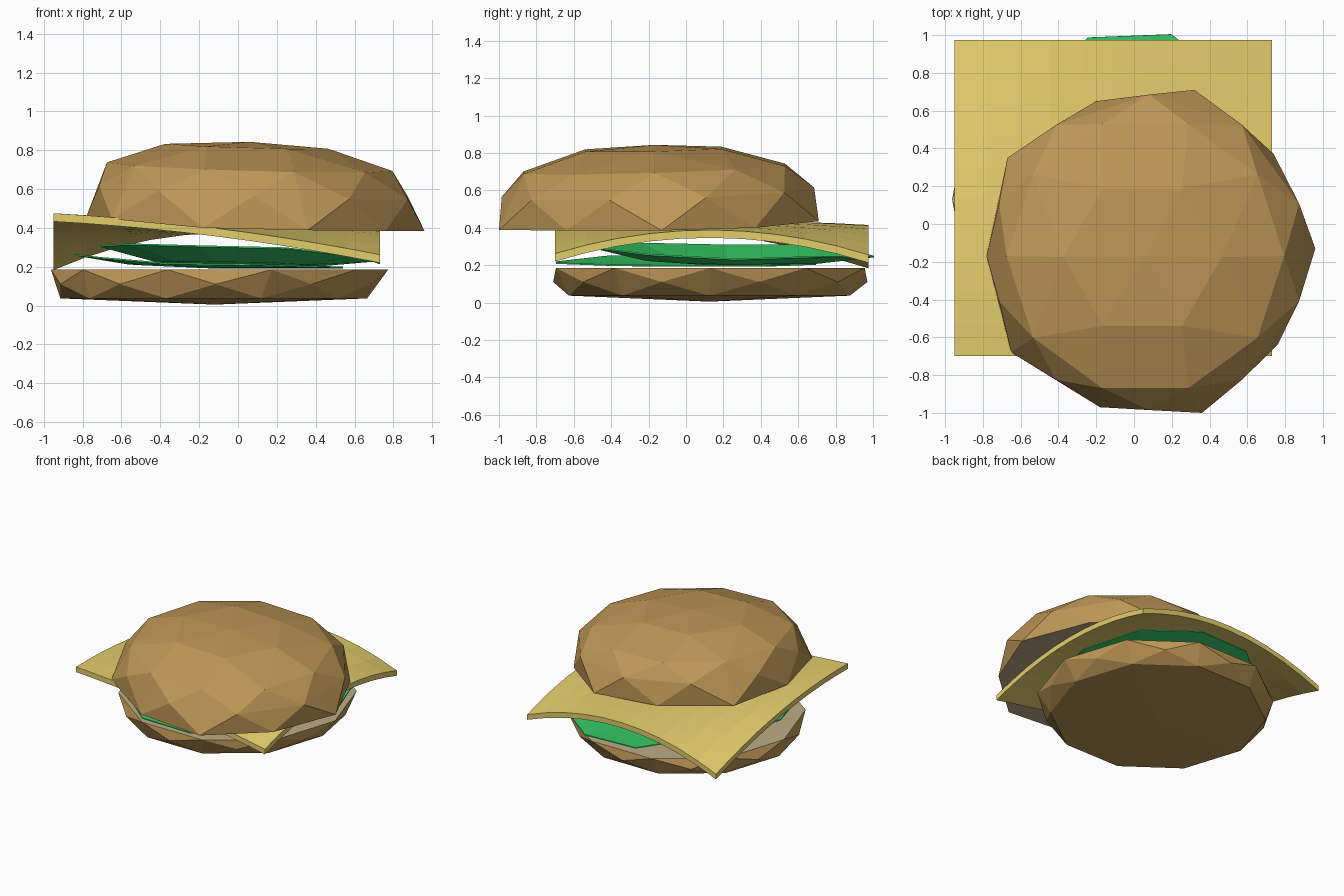
import bpy, bmesh, math
from mathutils import Vector

if "Cube" in bpy.data.objects:
    bpy.data.objects.remove(bpy.data.objects["Cube"])


def make_mat(name, rgb):
    m = bpy.data.materials.new(name)
    m.diffuse_color = (*rgb, 1)
    m.use_nodes = True
    m.node_tree.nodes["Principled BSDF"].inputs["Base Color"].default_value = m.diffuse_color
    return m


crust = make_mat("golden crust", (0.515, 0.31, 0.095))
crumb = make_mat("beige crumb", (0.51, 0.41, 0.24))
yellow = make_mat("cheese yellow", (0.77, 0.61, 0.15))
green = make_mat("lettuce green", (0.042, 0.67, 0.15))


def finish(name, bm, mats):
    mesh = bpy.data.meshes.new(name)
    bm.to_mesh(mesh)
    bm.free()
    for m in mats:
        mesh.materials.append(m)
    ob = bpy.data.objects.new(name, mesh)
    bpy.context.collection.objects.link(ob)
    return ob


def ring(cx, cy, r, z, n=10, turn=0, tx=0, ty=0):
    """Regular ring of points, optionally tilted by slopes tx, ty."""
    pts = []
    for k in range(n):
        a = math.radians(turn) + 2 * math.pi * k / n
        dx, dy = r * math.cos(a), r * math.sin(a)
        pts.append((cx + dx, cy + dy, z + tx * dx + ty * dy))
    return pts


def bun(name, cut_ring, others):
    """Faceted bun: hull of the cut ring and the other points, crumb on the cut side."""
    bm = bmesh.new()
    cut = {tuple(round(c, 3) for c in p) for p in cut_ring}
    for p in cut_ring + others:
        bm.verts.new(p)
    res = bmesh.ops.convex_hull(bm, input=bm.verts[:])
    loose = [v for v in bm.verts if not v.link_faces]
    bmesh.ops.delete(bm, geom=loose, context="VERTS")
    bmesh.ops.recalc_face_normals(bm, faces=bm.faces[:])
    bm.normal_update()
    for f in bm.faces:
        on_cut = all(tuple(round(c, 3) for c in v.co) in cut for v in f.verts)
        f.material_index = 1 if on_cut else 0
    bmesh.ops.dissolve_limit(bm, angle_limit=0.005, verts=bm.verts[:],
                             edges=bm.edges[:], delimit={"MATERIAL"})
    return finish(name, bm, [crust, crumb])


# Lower bun half
bun("bottom_bun", ring(-0.095, 0.13, 0.868, 0.185),
    ring(-0.115, 0.13, 0.84, 0.11, turn=18) + ring(-0.125, 0.125, 0.79, 0.037)
    + [(-0.12, 0.125, 0.005)])

# Upper bun half, lopsided, with a raised left edge
brim = [(0.96, -0.13, 0.385), (0.76, -0.64, 0.385), (0.36, -1.0, 0.388), (-0.18, -0.97, 0.40),
        (-0.65, -0.68, 0.445), (-0.78, -0.17, 0.46), (-0.67, 0.35, 0.46), (-0.2, 0.65, 0.45),
        (0.32, 0.71, 0.435), (0.74, 0.37, 0.40)]
bun("top_bun", brim,
    ring(0.08, -0.15, 0.835, 0.59, turn=18, tx=-0.045, ty=0.03)
    + ring(0.06, -0.17, 0.735, 0.715, tx=-0.03, ty=0.03)
    + ring(0.045, -0.175, 0.42, 0.82, n=6, tx=-0.03, ty=0.02)
    + [(0.06, -0.17, 0.843)])

# Draped cheese slice: quadratic blend of three by three heights
HEIGHTS = [(0.475, 0.398, 0.262), (0.42, 0.435, 0.388), (0.225, 0.415, 0.255)]


def blend(t, a, b, c):
    return a * (1 - t) * (1 - 2 * t) + 4 * b * t * (1 - t) + c * t * (2 * t - 1)


bm = bmesh.new()
N = 10
grid = []
for j in range(N + 1):
    row = []
    for i in range(N + 1):
        u, v = i / N, j / N
        z = blend(v, *[blend(u, *h) for h in HEIGHTS])
        row.append(bm.verts.new((-0.95 + 1.68 * u, -0.70 + 1.675 * v, z)))
    grid.append(row)
for j in range(N):
    for i in range(N):
        bm.faces.new((grid[j][i], grid[j][i + 1], grid[j + 1][i + 1], grid[j + 1][i]))
bm.normal_update()
low = bmesh.ops.extrude_face_region(bm, geom=bm.faces[:])
for g in low["geom"]:
    if isinstance(g, bmesh.types.BMVert):
        g.co.z -= 0.042
bmesh.ops.recalc_face_normals(bm, faces=bm.faces[:])
finish("cheese_slice", bm, [yellow])


def leaf(name, centre, rx, ry, rim, turn):
    """Shallow faceted dish whose rim height follows the list."""
    bm = bmesh.new()
    c = Vector(centre)
    hub = bm.verts.new(c)
    n = len(rim)
    rings = []
    for s, lift in ((0.6, 0.3), (1.0, 1.0)):
        pts = []
        for k in range(n):
            a = math.radians(turn) + 2 * math.pi * k / n
            z = c.z + (rim[k] - c.z) * lift
            pts.append(bm.verts.new((c.x + rx * s * math.cos(a), c.y + ry * s * math.sin(a), z)))
        rings.append(pts)
    inner, outer = rings
    for k in range(n):
        m = (k + 1) % n
        bm.faces.new((hub, inner[k], inner[m]))
        bm.faces.new((inner[k], outer[k], outer[m]))
        bm.faces.new((inner[k], outer[m], inner[m]))
    ob = finish(name, bm, [green])
    mod = ob.modifiers.new("thickness", "SOLIDIFY")
    mod.thickness = 0.008
    return ob


# Lettuce: a flat lower leaf and a cupped upper leaf
leaf("lower_lettuce", (-0.15, 0.0, 0.2), 0.69, 0.73,
     [0.2, 0.2, 0.21, 0.22, 0.25, 0.265, 0.25, 0.22, 0.215, 0.205], 0)
leaf("upper_lettuce", (0.0, 0.24, 0.2), 0.71, 0.795,
     [0.235, 0.25, 0.25, 0.255, 0.31, 0.31, 0.32, 0.31, 0.30, 0.26], 2)
